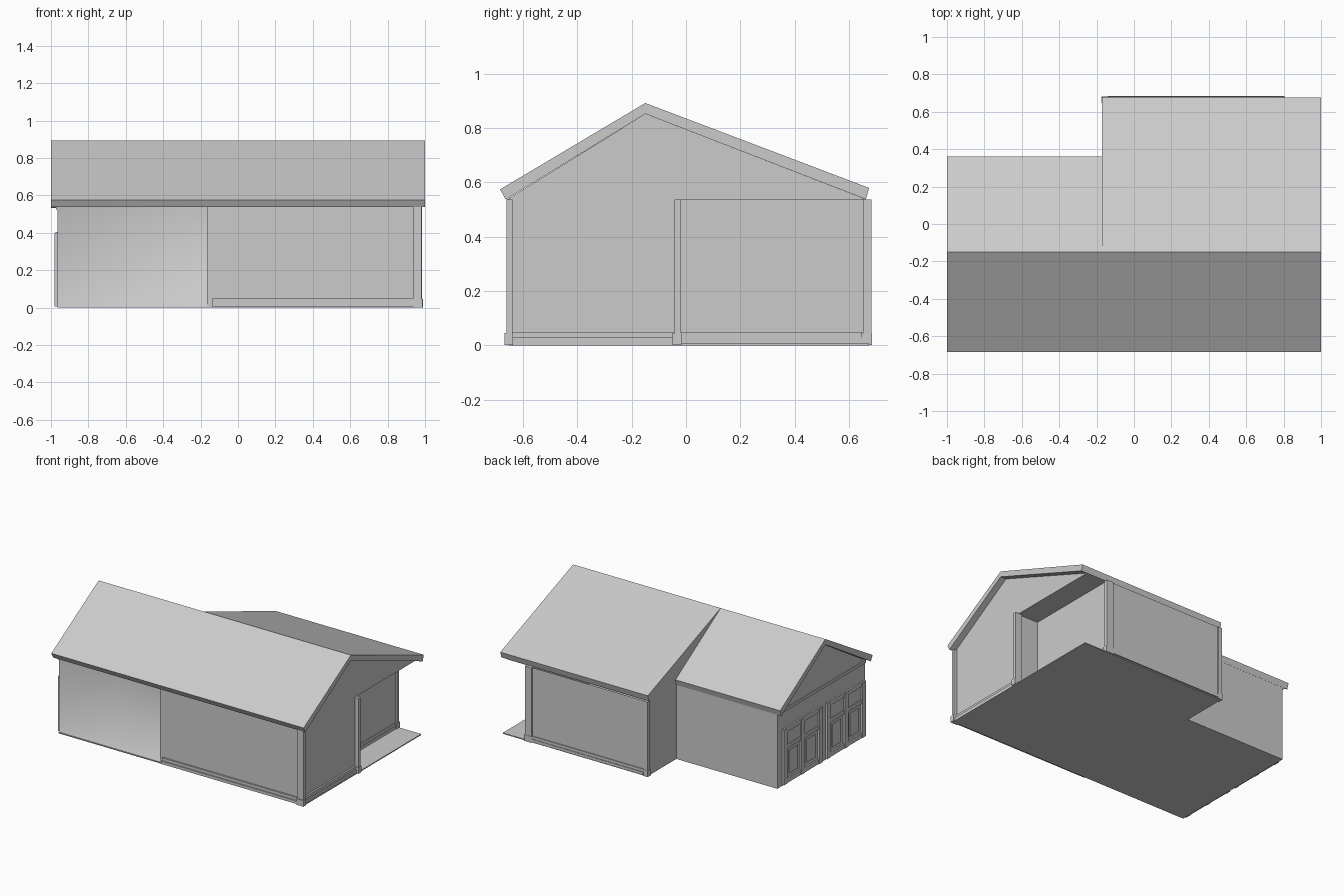
import bpy, bmesh

if "Cube" in bpy.data.objects:
    bpy.data.objects.remove(bpy.data.objects["Cube"])


def mesh_object(name, verts, faces, smooth=False):
    me = bpy.data.meshes.new(name)
    me.from_pydata(verts, [], faces)
    me.update()
    ob = bpy.data.objects.new(name, me)
    bpy.context.collection.objects.link(ob)
    if smooth:
        for p in me.polygons:
            p.use_smooth = True
    return ob


def fix_normals(ob):
    bm = bmesh.new()
    bm.from_mesh(ob.data)
    bmesh.ops.recalc_face_normals(bm, faces=bm.faces)
    bm.to_mesh(ob.data)
    bm.free()


def prism_x(name, profile, x0, x1):
    """Extrude a (y, z) profile along x."""
    n = len(profile)
    verts = [(x, y, z) for x in (x0, x1) for y, z in profile]
    faces = [list(range(n)), list(range(n, 2 * n))]
    faces += [(i, (i + 1) % n, n + (i + 1) % n, n + i) for i in range(n)]
    ob = mesh_object(name, verts, faces)
    fix_normals(ob)
    return ob


def prism_z(name, outline, z0, z1):
    """Extrude an (x, y) outline along z."""
    n = len(outline)
    verts = [(x, y, z) for z in (z0, z1) for x, y in outline]
    faces = [list(range(n)), list(range(n, 2 * n))]
    faces += [(i, (i + 1) % n, n + (i + 1) % n, n + i) for i in range(n)]
    ob = mesh_object(name, verts, faces)
    fix_normals(ob)
    return ob


def box(name, x0, x1, y0, y1, z0, z1):
    return prism_z(name, [(x0, y0), (x1, y0), (x1, y1), (x0, y1)], z0, z1)


Z0, ZW = 0.007, 0.537          # floor level and wall top
LEFT, STEP, RECESS, RIGHT = -0.965, -0.165, 0.79, 0.955
FRONT, MID, BACK = -0.65, 0.345, 0.675

# floor slab
prism_z("floor_slab", [(LEFT, -0.655), (0.98, -0.655), (0.98, BACK),
                       (STEP, BACK), (STEP, MID), (LEFT, MID)], 0.0, Z0)

# outer walls as one open strip around the house
path = [(STEP, -0.51), (STEP, FRONT), (RIGHT, FRONT), (RIGHT, -0.03), (RECESS, -0.03),
        (RECESS, BACK), (STEP, BACK), (STEP, MID), (LEFT, MID), (LEFT, FRONT)]
n = len(path)
mesh_object("outer_walls", [(x, y, z) for z in (Z0, ZW) for x, y in path],
            [(i, i + 1, n + i + 1, n + i) for i in range(n - 1)])

# sunken front wall on the left
xs, zs = (LEFT, -0.57, STEP), (Z0, 0.23, ZW)
verts = [(x, -0.51 if i > 0 and k > 0 else FRONT, z)
         for k, z in enumerate(zs) for i, x in enumerate(xs)]
mesh_object("sunken_front_wall", verts,
            [(3 * k + i, 3 * k + i + 1, 3 * k + i + 4, 3 * k + i + 3)
             for k in range(2) for i in range(2)], smooth=True)

# attic gables, whose undersides close the ceilings
prism_x("main_gable", [(-0.66, ZW), (-0.15, 0.853), (0.665, ZW)], STEP, RIGHT)
prism_x("garage_gable", [(-0.66, ZW), (-0.15, 0.853), (0.35, ZW)], LEFT, STEP)


# roofs: folded slabs with a common front slope
def roof(name, x0, x1, back_y, back_z):
    prism_x(name, [(-0.685, 0.575), (-0.15, 0.893), (back_y, back_z),
                   (back_y - 0.012, back_z - 0.042), (-0.15, 0.853),
                   (-0.665, 0.537)], x0, x1)


roof("main_roof", -0.17, 1.0, 0.675, 0.58)
roof("garage_roof", -1.0, -0.17, 0.362, 0.575)

# baseboards: a tall strip with a lower lip
for h, d in ((0.048, 0.012), (0.028, 0.02)):
    box("front_baseboard", -0.14, RIGHT + d, FRONT - d, FRONT, Z0, h)
    box("right_baseboard", RIGHT, RIGHT + d, FRONT, -0.03, Z0, h)
    box("recess_baseboard", RECESS, RECESS + d * 0.5, -0.03, BACK, Z0, h)
    box("back_baseboard", -0.14, RECESS, BACK, BACK + d * 0.5, Z0, h)

# corner boards with small feet
for name, x0, x1, y0, y1 in (
        ("front_corner_board", 0.935, 0.982, -0.662, -0.64),
        ("recess_corner_board", 0.93, 0.985, -0.042, -0.018),
        ("back_corner_board", 0.745, 0.80, 0.655, 0.683),
        ("step_corner_board", -0.172, -0.14, 0.655, 0.681)):
    box(name, x0, x1, y0, y1, Z0, ZW)
    box(name + "_foot", x0 - 0.002, x1 + 0.005, y0 - 0.008, y1 + 0.002, 0.001, 0.045)

# two garage doors on the left end
for y0, y1 in ((-0.64, -0.20), (-0.15, 0.29)):
    mid, w = (y0 + y1) / 2, 0.02
    for y in (y0 + w, mid, y1 - w):
        box("door_post", -0.98, LEFT, y - w, y + w, Z0, 0.40)
    for z0, z1 in ((0.375, 0.405), (0.255, 0.28), (Z0, 0.04)):
        box("door_rail", -0.976, LEFT, y0, y1, z0, z1)
    for a, b in ((y0 + 2 * w, mid - w), (mid + w, y1 - 2 * w)):
        prism = [(a, 0.28), (b, 0.28), (b, 0.375), (a, 0.375)]
        prism_x("door_window", prism, -0.969, LEFT)
        box("door_panel", -0.971, LEFT, a + 0.03, b - 0.03, 0.065, 0.23)

# wall band under the left gable
box("garage_gable_band", -0.972, LEFT, FRONT, MID, 0.525, 0.545)
